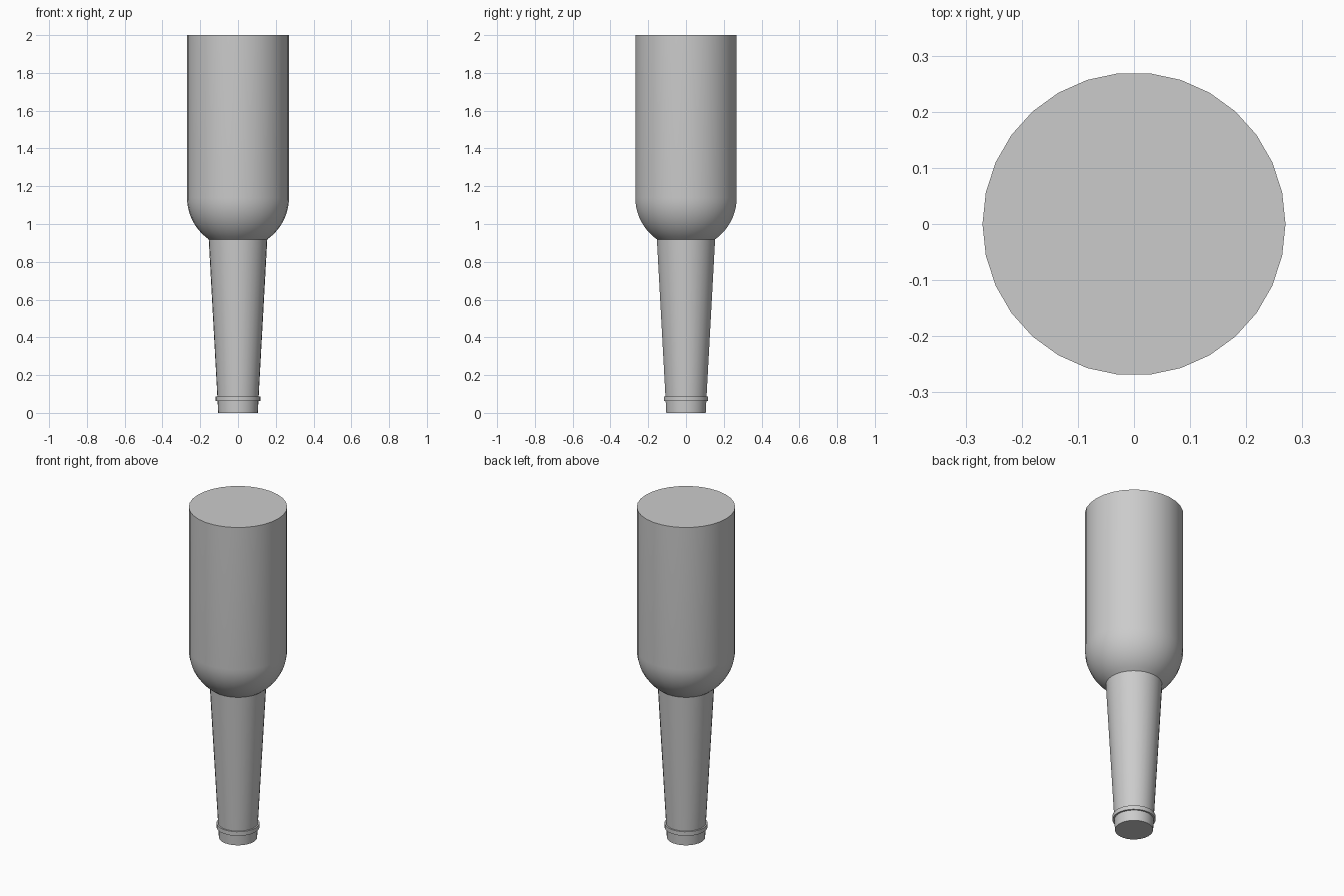
import bpy
import math

if "Cube" in bpy.data.objects:
    bpy.data.objects.remove(bpy.data.objects["Cube"])

SIDES = 30
GREY = (0.6, 0.6, 0.6, 1)

grey = bpy.data.materials.new("plain grey")
grey.use_nodes = True
grey.diffuse_color = GREY
grey.node_tree.nodes["Principled BSDF"].inputs["Base Color"].default_value = GREY


def lathe(name, profile):
    """Turn a bottom-to-top list of (radius, height) into a capped solid."""
    verts, faces = [], []
    for r, z in profile:
        for i in range(SIDES):
            a = 2 * math.pi * i / SIDES
            verts.append((r * math.cos(a), r * math.sin(a), z))
    for ring in range(len(profile) - 1):
        b = ring * SIDES
        for i in range(SIDES):
            j = (i + 1) % SIDES
            faces.append((b + i, b + j, b + SIDES + j, b + SIDES + i))
    last = (len(profile) - 1) * SIDES
    faces.append(tuple(reversed(range(SIDES))))
    faces.append(tuple(range(last, last + SIDES)))
    mesh = bpy.data.meshes.new(name)
    mesh.from_pydata(verts, [], faces)
    mesh.materials.append(grey)
    obj = bpy.data.objects.new(name, mesh)
    bpy.context.collection.objects.link(obj)
    bpy.ops.object.select_all(action="DESELECT")
    obj.select_set(True)
    bpy.context.view_layer.objects.active = obj
    bpy.ops.object.shade_smooth_by_angle(angle=math.radians(30))
    return obj


# Upturned bottle body: rounded shoulder below a straight wall
BODY_R, NECK_R, SHOULDER_Z = 0.27, 0.155, 1.14
start = math.acos(NECK_R / BODY_R)
shoulder = []
for k in range(11):
    a = start * (1 - k / 10)
    shoulder.append((BODY_R * math.cos(a), SHOULDER_Z - BODY_R * math.sin(a)))
lathe("bottle_body", shoulder + [(BODY_R, 2)])

# Tapered neck down to the mouth
lathe("bottle_neck", [(0.105, 0), (0.109, 0.08), (NECK_R, shoulder[0][1])])

# Thin ring around the mouth
lathe("mouth_ring", [(0.118, 0.063), (0.118, 0.088)])
